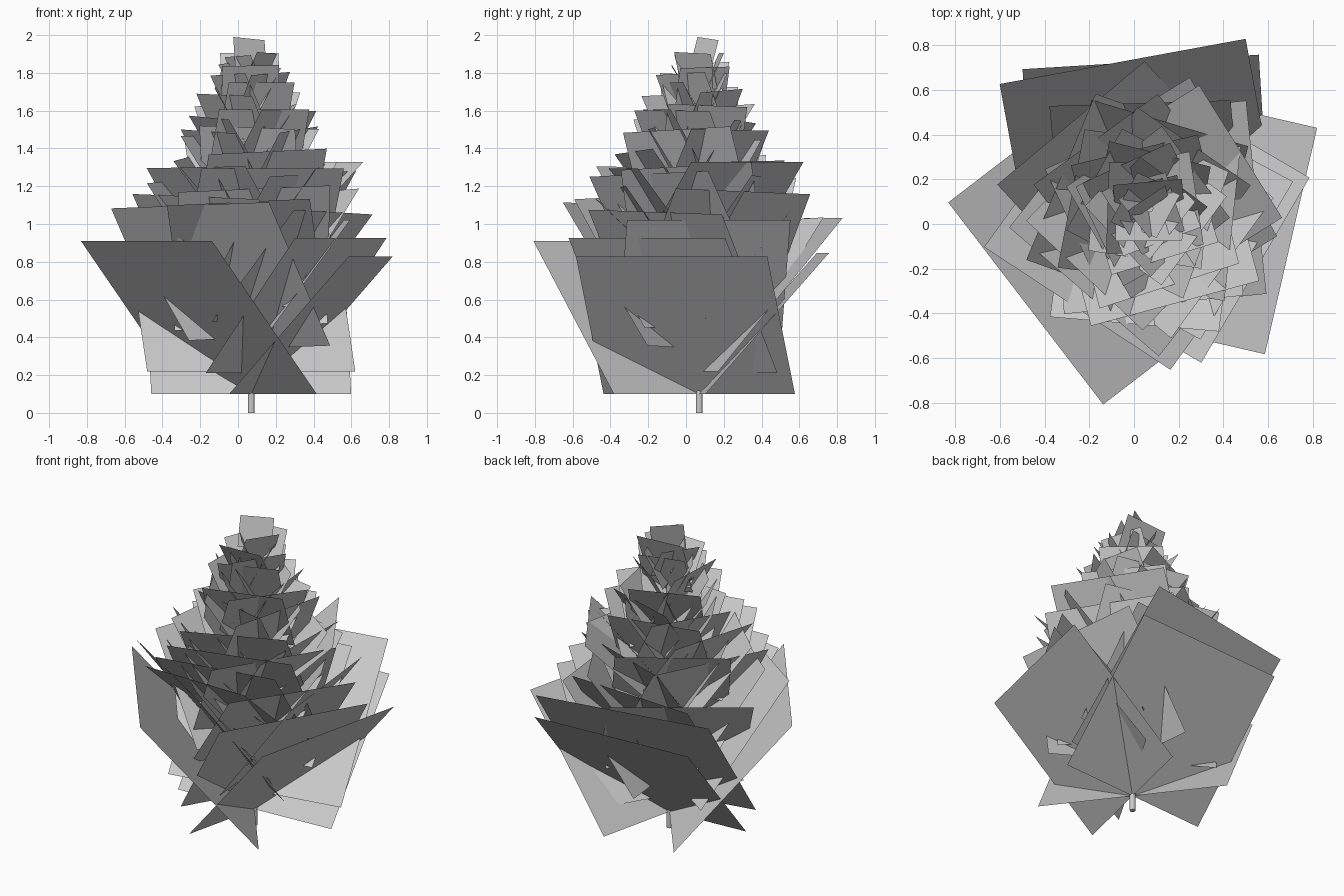
import bpy, bmesh, math, random
from mathutils import Vector

if "Cube" in bpy.data.objects:
    bpy.data.objects.remove(bpy.data.objects["Cube"])

random.seed(4)
CX, CY = 0.07, 0.07          # trunk axis


def card(bm, azimuth, base, width, rise, roll=0.0):
    """Flat foliage card: lower edge centred on the trunk, leaning outwards."""
    a, e, r = map(math.radians, (azimuth, rise, roll))
    side = Vector((-math.sin(a), math.cos(a), 0))
    up = Vector((math.cos(a) * math.cos(e), math.sin(a) * math.cos(e), math.sin(e)))
    side, up = (side * math.cos(r) + up * math.sin(r),
                up * math.cos(r) - side * math.sin(r))
    root = Vector((CX, CY, base))
    half, tip = side * width / 2, up * width / 1.065
    bm.faces.new([bm.verts.new(p) for p in
                  (root - half, root + half, root + half + tip, root - half + tip)])


def make_object(name, bm):
    mesh = bpy.data.meshes.new(name)
    bm.to_mesh(mesh)
    bm.free()
    obj = bpy.data.objects.new(name, mesh)
    bpy.context.collection.objects.link(obj)
    return obj


# Trunk
bpy.ops.mesh.primitive_cylinder_add(vertices=12, radius=0.017, depth=1.8,
                                    location=(CX, CY, 0.9))
bpy.context.object.name = "trunk"

# Large lower branches: azimuth, base height, width, rise angle, roll
lower = [
    (217.5, 0.10, 1.14, 49.2, 0), (-13, 0.10, 1.04, 48.3, 0), (93.5, 0.10, 1.06, 48.7, 0),
    (100.4, 0.22, 1.12, 50.5, 0), (-30.3, 0.21, 0.96, 52.5, 0), (238, 0.34, 1.00, 54, 2.3),
    (6, 0.36, 0.87, 54, 0), (128, 0.40, 0.86, 50, -3),
]
bm = bmesh.new()
for row in lower:
    card(bm, *row)
make_object("lower_branches", bm)

# Middle and upper branches: whorls of three, shrinking and steepening upwards
bm = bmesh.new()
for row in [(-75, 0.71, 0.78, 53, 0), (268, 0.63, 0.76, 43, 4), (32, 0.88, 0.70, 43, 0),
            (-73, 1.20, 0.50, 60, 0)]:
    card(bm, *row)
for i in range(12):
    for j in range(3):
        base = 0.47 + 0.105 * i + random.uniform(-0.03, 0.03)
        width = (1.09 - 0.5 * base) * random.uniform(0.93, 1.04)
        rise = 49 + 8 * base + random.uniform(-4, 4)
        azimuth = 100 + 120 * j + 47 * i + random.uniform(-15, 15)
        card(bm, azimuth, base, width, rise, random.uniform(-4, 4))
make_object("upper_branches", bm)

# Crown
bm = bmesh.new()
for row in [(95, 1.64, 0.31, 66, 0), (220, 1.70, 0.22, 66, 3), (330, 1.72, 0.22, 64, -3),
            (125, 1.80, 0.20, 76, 5)]:
    card(bm, *row)
make_object("crown", bm)
